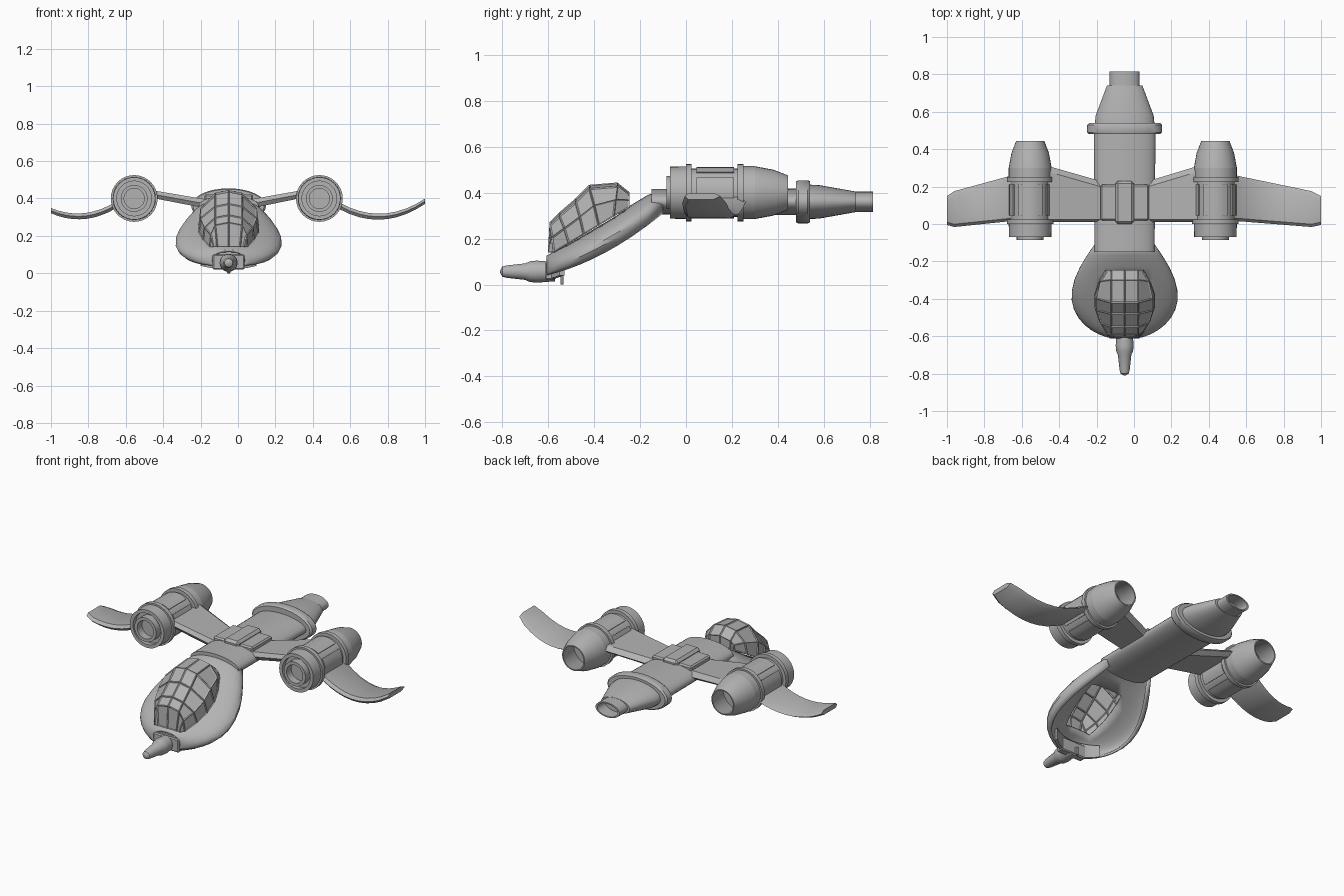
import bpy, bmesh
from math import sin, cos, pi, radians, sqrt

cube = bpy.data.objects.get("Cube")
if cube:
    bpy.data.objects.remove(cube)

shade = (.45, .45, .45, 1)
grey = bpy.data.materials.new("hull_grey")
grey.use_nodes = True
grey.diffuse_color = shade
grey.node_tree.nodes["Principled BSDF"].inputs["Base Color"].default_value = shade

MIDDLE = -.05      # centreline of the fuselage
AXIS = .36         # height of the fuselage axis
POD_HEIGHT = .4


def lerp(start, end, t):
    return start + (end - start) * t


def finish(name, bm, smooth=True):
    bmesh.ops.remove_doubles(bm, verts=bm.verts, dist=.0001)
    bmesh.ops.recalc_face_normals(bm, faces=bm.faces)
    mesh = bpy.data.meshes.new(name)
    bm.to_mesh(mesh)
    bm.free()
    mesh.materials.append(grey)
    part = bpy.data.objects.new(name, mesh)
    bpy.context.collection.objects.link(part)
    if smooth:
        bpy.ops.object.select_all(action="DESELECT")
        part.select_set(True)
        bpy.context.view_layer.objects.active = part
        bpy.ops.object.shade_smooth_by_angle(angle=radians(32))
    return part


def loft(name, rings, closed=True, caps=True, smooth=True, skip=None):
    """Skin a list of rings that share one point count."""
    bm = bmesh.new()
    rows = [[bm.verts.new(point) for point in ring] for ring in rings]
    count = len(rings[0])
    for i in range(len(rows) - 1):
        for j in range(count if closed else count - 1):
            k = (j + 1) % count
            if not (skip and skip(i, j)):
                bm.faces.new((rows[i][j], rows[i][k], rows[i + 1][k], rows[i + 1][j]))
    if caps:
        bm.faces.new(rows[0])
        bm.faces.new(rows[-1])
    return finish(name, bm, smooth)


def lathe(name, profile, x, z, squash=1, caps=True, sides=32):
    """Turn (y, radius) pairs around an axis along y."""
    angles = [2 * pi * j / sides for j in range(sides)]
    rings = [[(x + r * cos(a), y, z + r * squash * sin(a)) for a in angles] for y, r in profile]
    return loft(name, rings, caps=caps)


def pipe(name, x, z, start, end, radius, end_radius, wall, squash=1):
    """Open tube along y with a wall thickness."""
    profile = [(start, radius), (end, end_radius), (end, end_radius - wall),
               (start, radius - wall), (start, radius)]
    return lathe(name, profile, x, z, squash, caps=False)


def box(name, centre, size, bevel):
    bm = bmesh.new()
    bmesh.ops.create_cube(bm, size=1)
    for v in bm.verts:
        v.co = [c + p * s for c, p, s in zip(centre, v.co, size)]
    bmesh.ops.bevel(bm, geom=bm.edges[:], offset=bevel, segments=1, affect="EDGES")
    return finish(name, bm, False)


def wing(name, x_range, lead, trail, height, thickness, droop=0, steps=10):
    """Thin slab from root to tip; each range is (root, tip)."""
    rings = []
    for k in range(steps + 1):
        t = k / steps
        inset = .015 if droop and k == steps else 0
        x = lerp(*x_range, t)
        front, back = lerp(*lead, t) + inset, lerp(*trail, t) - inset
        z = lerp(*height, t) - 4 * droop * t * (1 - t)
        half = lerp(*thickness, t) / 2
        rings.append([(x, front, z), (x, front + .015, z + half), (x, back - .03, z + half),
                      (x, back, z), (x, back - .03, z - half), (x, front + .015, z - half)])
    loft(name, rings)


# Fuselage, collar and tail
lathe("fuselage", [(-.15, .16), (.5, .165)], MIDDLE, AXIS, .35)
lathe("tail_collar", [(.48, .19), (.49, .2), (.53, .2), (.54, .19)], MIDDLE, AXIS, .47)
lathe("tail_cone", [(.53, .16), (.58, .155), (.74, .095)], MIDDLE, AXIS, .47)
pipe("tail_pipe", MIDDLE, AXIS, .7, .815, .08, .08, .012, .55)

# Raised hatch on the back of the fuselage
box("hatch_base", (MIDDLE, .115, .39), (.26, .19, .064), .008)
box("hatch_block", (MIDDLE, .115, .4), (.1, .23, .08), .014)

# Engine pods and wings
for side, sign, tip, droop in (("left", 1, .385, .085), ("right", -1, .335, .055)):
    x = -.06 + sign * .495
    place = (x, POD_HEIGHT)
    lathe(side + "_engine_core", [(-.04, .105), (.25, .105)], *place)
    pipe(side + "_engine_front", *place, -.07, 0, .113, .115, .02)
    pipe(side + "_engine_intake", *place, -.085, -.03, .072, .072, .018)
    for end, y in (("front", 0), ("rear", .225)):
        pipe(f"{side}_engine_{end}_strap", *place, y, y + .025, .125, .125, .03)
    lathe(side + "_engine_rear", [(.24, .115), (.3, .115)], *place)
    lathe(side + "_engine_nozzle",
          [(.3, .115), (.38, .1), (.445, .075), (.445, .068), (.3, .1)], *place, caps=False)

    # Curved panels around the pod
    for quarter in range(4):
        rings = []
        for step in range(-3, 4):
            a = quarter * pi / 2 + radians(12 * step)
            rings.append([(x + r * cos(a), y, POD_HEIGHT + r * sin(a))
                          for y, r in ((.045, .1), (.045, .112), (.21, .112), (.21, .1))])
        loft(f"{side}_engine_panel_{quarter + 1}", rings)

    # Inner wing rises to the pod; outer wing droops and curls up at the tip
    inset = sign * .06
    wing(side + "_inner_wing", (MIDDLE + inset, x - inset), (.01, .01), (.21, .32),
         (.36, .43), (.05, .04))
    wing(side + "_outer_wing", (x + inset, sign), (.02, -.02), (.27, .165),
         (.39, tip), (.036, .028), droop)


# Cockpit hood: sloping open shell, egg-shaped in plan
def hood_width(t):
    widest = .57
    if t < widest:
        return .155 + .13 * sin(pi / 2 * t / widest)
    return .285 * sqrt(1 - ((t - widest) / .453) ** 2)


SPANS, STEPS = 12, 20
TUCK = radians(28)
rings = []
for i in range(SPANS + 1):
    t = sin(pi / 2 * i / SPANS)
    width = hood_width(t)
    rim = .31 - .42 * t + .15 * t * t
    top = min(.412, .43 - .305 * t)
    ring = []
    for j in range(STEPS + 1):
        a = lerp(-TUCK, pi + TUCK, j / STEPS)
        rise = (sin(a) + sin(TUCK)) / (1 + sin(TUCK))
        ring.append((MIDDLE + width * cos(a), lerp(-.1, -.607, t), lerp(rim, top, rise)))
    rings.append(ring)
hood = loft("cockpit_hood", rings, closed=False, caps=False,
            skip=lambda i, j: 3 <= i <= 7 and 8 <= j <= 11)
shell = hood.modifiers.new("thickness", "SOLIDIFY")
shell.thickness = .014
shell.offset = -1

# Canopy: faceted panes between a ridge line and the slope of the hood
ridge = [(-.25, .4), (-.3, .44), (-.42, .43), (-.48, .37), (-.55, .31), (-.59, .27)]
rings = []
for k, (y, z) in enumerate(ridge):
    t = k / (len(ridge) - 1)
    base_y = lerp(-.25, -.575, t)
    base_z = .485 + .6 * base_y
    base = .1 + .06 * sin(pi * t)
    flank = [(base, base_y, base_z), (base * .94, (base_y + y) / 2, (base_z + z) / 2),
             (.072, y, z - .014)]
    rings.append([(MIDDLE + px, py, pz) for px, py, pz in flank] + [(MIDDLE, y, z)]
                 + [(MIDDLE - px, py, pz) for px, py, pz in reversed(flank)])

# Rear and front panes close down onto the hood
rear = [(lerp(MIDDLE, px, .95), py, min(pz, .335)) for px, py, pz in rings[0]]
front = [(lerp(MIDDLE, px, .85), -.597, .14) for px, py, pz in rings[-1]]
rings = [rear] + rings + [front]
loft("canopy", rings, closed=False, caps=False, smooth=False)
frame = loft("canopy_frame", rings, closed=False, caps=False, smooth=False)
ribs = frame.modifiers.new("ribs", "WIREFRAME")
ribs.thickness = .009

# Chin band across the front of the hood
rings = []
for step in range(-4, 5):
    u = step / 4
    x, y, low = MIDDLE + .15 * u, -.605 + .055 * u * u, .02 + .02 * u * u
    rings.append([(x, y, low), (x, y, .11), (x, y + .02, .11), (x, y + .02, low)])
loft("chin_band", rings)
box("chin_plate", (MIDDLE, -.59, .06), (.17, .045, .08), .006)
box("chin_fin", (MIDDLE, -.54, .025), (.02, .015, .05), .003)

# Nose probe
lathe("nose_probe", [(-.81, .004), (-.8, .022), (-.78, .027), (-.7, .036), (-.68, .045),
                     (-.65, .048), (-.57, .042)], MIDDLE, .056)
